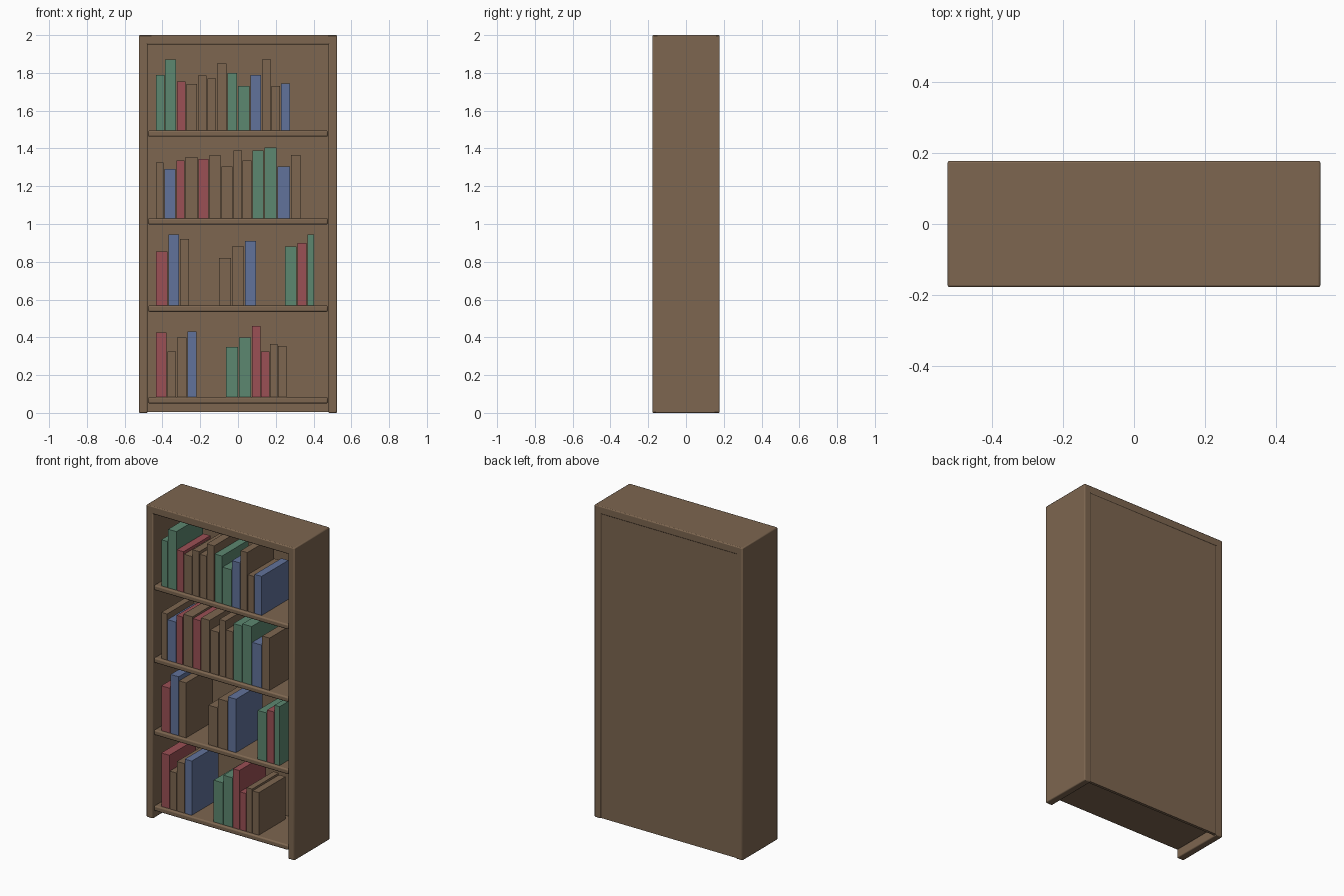
import bpy

if "Cube" in bpy.data.objects:
    bpy.data.objects.remove(bpy.data.objects["Cube"])

COLOURS = {
    "wood_brown": (0.205, 0.133, 0.080, 1),
    "book_green": (0.107, 0.242, 0.162, 1),
    "book_red": (0.328, 0.080, 0.091, 1),
    "book_blue": (0.120, 0.171, 0.328, 1),
}
MATS = {}
for mat_name, rgba in COLOURS.items():
    MATS[mat_name] = bpy.data.materials.new(mat_name)
    MATS[mat_name].diffuse_color = rgba
CODES = {"w": "wood_brown", "g": "book_green", "r": "book_red", "b": "book_blue"}


def box(name, x0, x1, y0, y1, z0, z1, mat="wood_brown", bevel=0.0):
    """Box between two corners, with an optional rounded edge."""
    bpy.ops.mesh.primitive_cube_add(
        size=1, location=((x0 + x1) / 2, (y0 + y1) / 2, (z0 + z1) / 2))
    ob = bpy.context.object
    ob.name = name
    ob.scale = (x1 - x0, y1 - y0, z1 - z0)
    bpy.ops.object.transform_apply(location=False, rotation=False, scale=True)
    ob.data.materials.append(MATS[mat])
    if bevel:
        mod = ob.modifiers.new("rounded_edges", 'BEVEL')
        mod.width = bevel
        mod.segments = 2
        bpy.ops.object.shade_smooth_by_angle()
    return ob


# Case: two sides, top and back
W, D = 0.525, 0.178
T = 0.047
box("left_side", -W, -W + T, -D, D, 0, 1.995, bevel=0.006)
box("right_side", W - T, W, -D, D, 0, 1.995, bevel=0.006)
box("top_panel", -W, W, -D, D, 1.95, 2.0, bevel=0.006)
box("back_panel", -W + T - 0.005, W - T + 0.005, 0.158, D - 0.002, 0.005, 1.97)

# Shelves
SHELF_TOPS = (1.495, 1.03, 0.568, 0.083)
for i, z in enumerate(SHELF_TOPS):
    box(f"shelf_{i + 1}", -0.476, 0.476, -0.172, 0.165, z - 0.033, z, bevel=0.008)

# Books: shelf index, start x, then (width, top height, colour) from left to right
ROWS = [
    (0, -0.437, [(.049, 1.79, "g"), (.062, 1.87, "g"), (.051, 1.755, "r"),
                 (.060, 1.74, "w"), (.051, 1.785, "w"), (.050, 1.77, "w"),
                 (.056, 1.85, "w"), (.055, 1.80, "g"), (.067, 1.73, "g"),
                 (.061, 1.79, "b"), (.051, 1.87, "w"), (.049, 1.73, "w"),
                 (.053, 1.745, "b")]),
    (1, -0.437, [(.045, 1.325, "w"), (.064, 1.29, "b"), (.047, 1.335, "r"),
                 (.069, 1.355, "w"), (.058, 1.345, "r"), (.064, 1.365, "w"),
                 (.064, 1.305, "w"), (.048, 1.39, "w"), (.052, 1.335, "w"),
                 (.064, 1.39, "g"), (.069, 1.405, "g"), (.071, 1.305, "b"),
                 (.056, 1.365, "w")]),
    (2, -0.437, [(.066, .855, "r"), (.061, .945, "b"), (.053, .92, "w")]),
    (2, -0.103, [(.069, .82, "w"), (.069, .88, "w"), (.061, .91, "b")]),
    (2, 0.246, [(.066, .88, "g"), (.053, .90, "r"), (.040, .945, "g")]),
    (3, -0.437, [(.061, .425, "r"), (.050, .325, "w"), (.056, .40, "w"),
                 (.053, .43, "b")]),
    (3, -0.066, [(.069, .35, "g"), (.069, .40, "g"), (.048, .46, "r"),
                 (.048, .325, "r"), (.042, .365, "w"), (.048, .355, "w")]),
]
GAP = 0.002
count = 0
for shelf, x, books in ROWS:
    for width, top, code in books:
        count += 1
        box(f"book_{count}", x + GAP, x + width - GAP, -0.155, 0.115,
            SHELF_TOPS[shelf] - 0.001, top, CODES[code])
        x += width

for m in bpy.data.materials:
    if m.users and not m.is_grease_pencil:
        m.use_nodes = True
        m.node_tree.nodes["Principled BSDF"].inputs["Base Color"].default_value = m.diffuse_color
